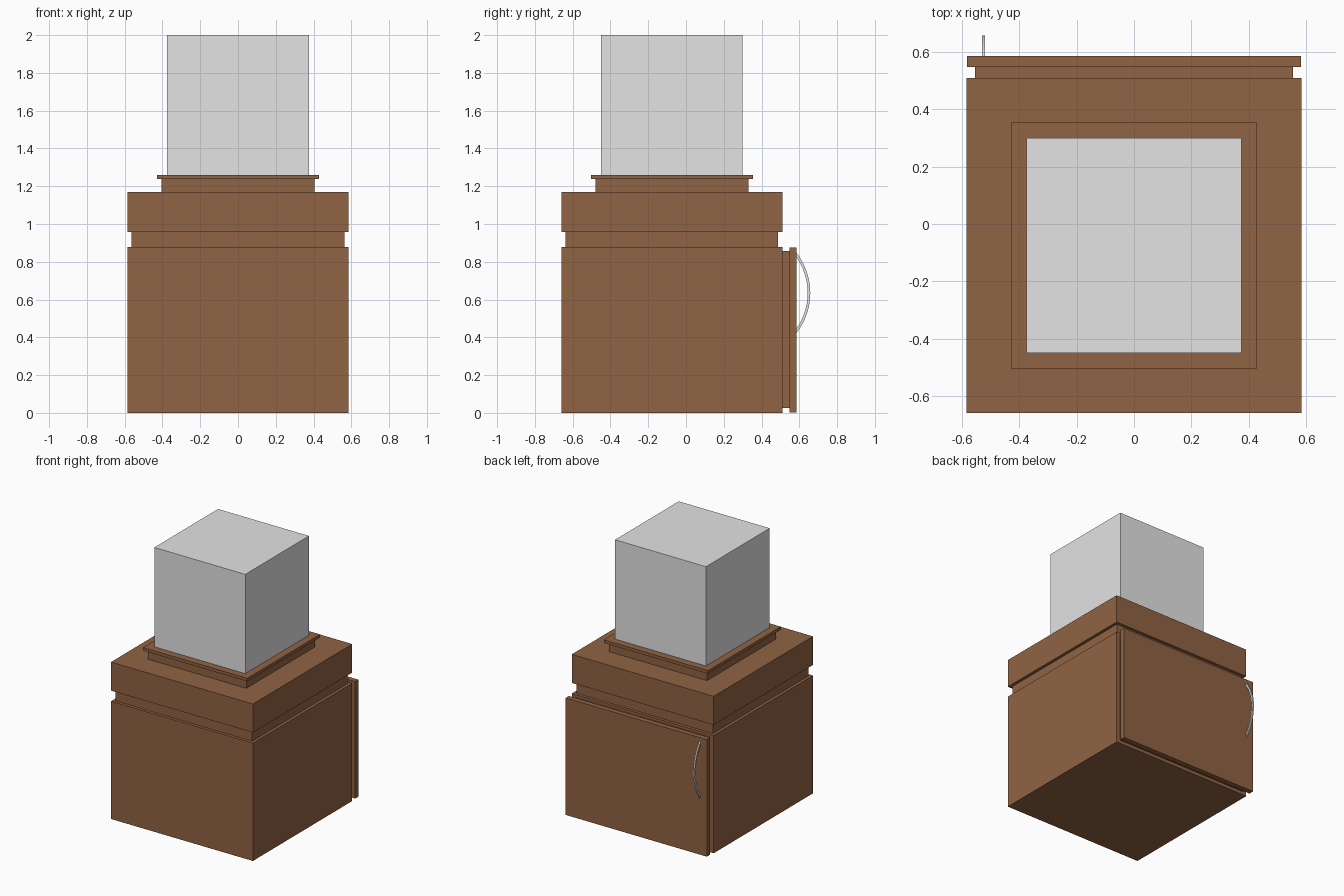
import bpy, bmesh, math

if "Cube" in bpy.data.objects:
    bpy.data.objects.remove(bpy.data.objects["Cube"])


def material(name, rgb):
    m = bpy.data.materials.new(name)
    m.diffuse_color = (*rgb, 1)
    m.use_nodes = True
    m.node_tree.nodes["Principled BSDF"].inputs["Base Color"].default_value = m.diffuse_color
    return m


WOOD = material("brown_wood", (0.28, 0.125, 0.057))
GREY = material("light_grey", (0.77, 0.77, 0.77))


def finish(bm, name, mat):
    bmesh.ops.recalc_face_normals(bm, faces=bm.faces)
    me = bpy.data.meshes.new(name)
    bm.to_mesh(me)
    bm.free()
    me.materials.append(mat)
    ob = bpy.data.objects.new(name, me)
    bpy.context.collection.objects.link(ob)
    return ob


def box(name, half_x, y0, y1, z0, z1, mat):
    bm = bmesh.new()
    bmesh.ops.create_cube(bm, size=1)
    for v in bm.verts:
        v.co = (v.co.x * 2 * half_x,
                y0 + (v.co.y + 0.5) * (y1 - y0),
                z0 + (v.co.z + 0.5) * (z1 - z0))
    return finish(bm, name, mat)


# Stacked square tiers share one centre line, set forward of the door
CY = -0.075
for name, half, z0, z1, mat in [
    ("cabinet_body", 0.585, 0.0, 0.878, WOOD),
    ("recessed_band", 0.563, 0.878, 0.957, WOOD),
    ("top_slab", 0.585, 0.957, 1.17, WOOD),
    ("plinth", 0.405, 1.17, 1.237, WOOD),
    ("plinth_lip", 0.429, 1.237, 1.26, WOOD),
    ("display_block", 0.375, 1.26, 2.0, GREY),
]:
    box(name, half, CY - half, CY + half, z0, z1, mat)

# Door on the back, held off by a slightly smaller spacer panel
box("door_spacer", 0.555, 0.51, 0.548, 0.025, 0.858, WOOD)
box("door_panel", 0.582, 0.548, 0.586, 0.003, 0.875, WOOD)

# Bowed handle: a thin rectangular section swept along an arc
R, STEPS, Z_MID, Y_MAX = 0.345, 20, 0.635, 0.658
ANGLE = math.radians(39)
bm = bmesh.new()
rings = []
for i in range(STEPS + 1):
    a = -ANGLE + 2 * ANGLE * i / STEPS
    rings.append([
        bm.verts.new((x, Y_MAX - R + r * math.cos(a), Z_MID + r * math.sin(a)))
        for x, r in [(-0.531, R), (-0.52, R), (-0.52, R - 0.014), (-0.531, R - 0.014)]])
for a, b in zip(rings, rings[1:]):
    for k in range(4):
        n = (k + 1) % 4
        bm.faces.new((a[k], a[n], b[n], b[k]))
bm.faces.new(rings[0])
bm.faces.new(rings[-1])
finish(bm, "door_handle", GREY)
